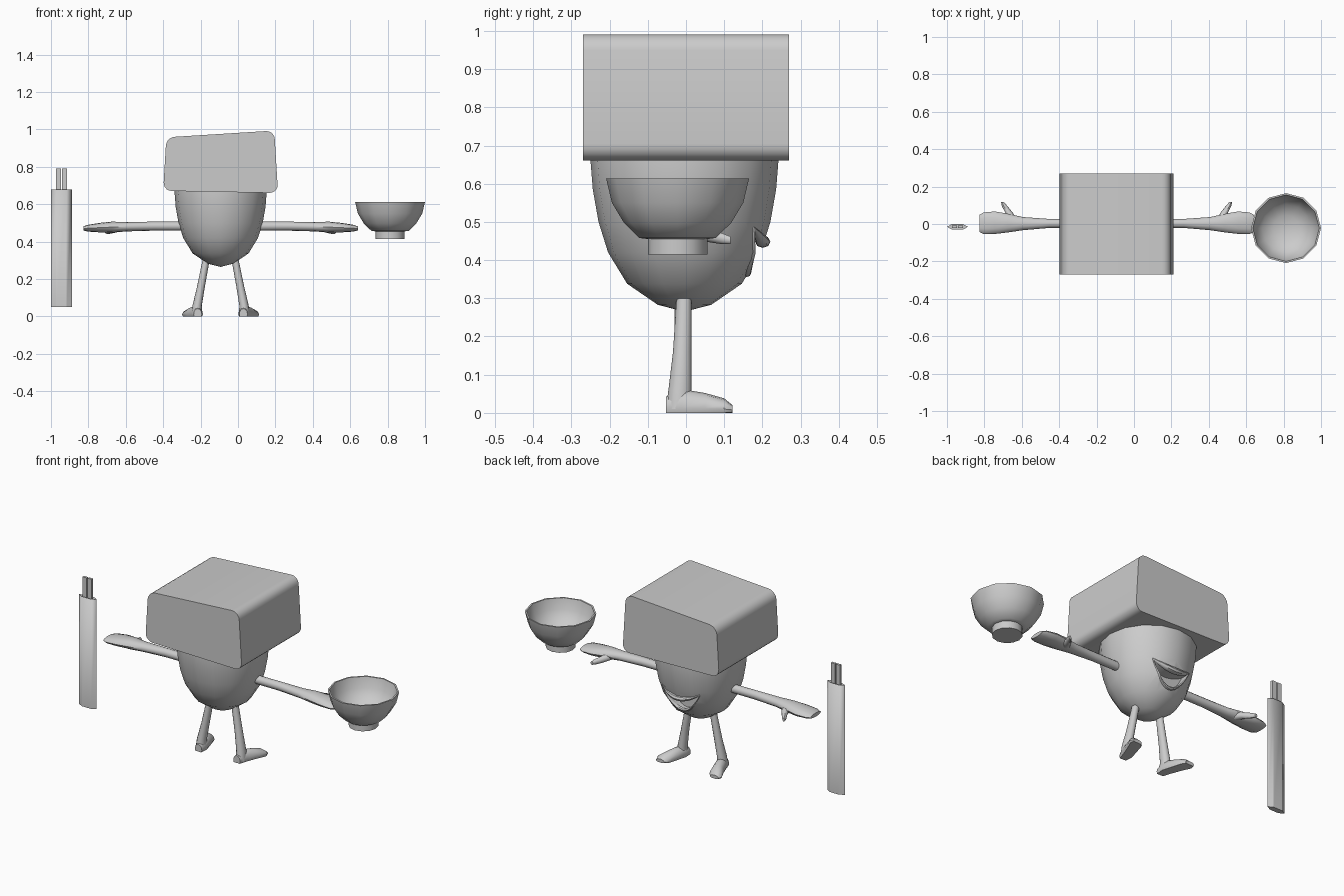
import bpy
import bmesh
from math import sin, cos, pi, radians, sqrt

if "Cube" in bpy.data.objects:
    bpy.data.objects.remove(bpy.data.objects["Cube"], do_unlink=True)

GREY = (0.6, 0.6, 0.6, 1)
grey = bpy.data.materials.new("plain grey")
grey.use_nodes = True
grey.diffuse_color = GREY
grey.node_tree.nodes["Principled BSDF"].inputs["Base Color"].default_value = GREY

CX = -0.093  # centre line of the figure


def finish(name, bm, loc=(0, 0, 0), mirror=False, smooth=40):
    bmesh.ops.remove_doubles(bm, verts=bm.verts, dist=1e-5)
    bmesh.ops.recalc_face_normals(bm, faces=bm.faces)
    mesh = bpy.data.meshes.new(name)
    bm.to_mesh(mesh)
    bm.free()
    mesh.materials.append(grey)
    obj = bpy.data.objects.new(name, mesh)
    obj.location = loc
    bpy.context.collection.objects.link(obj)
    if mirror:
        obj.modifiers.new("Mirror", "MIRROR").use_axis[0] = True
    shade(obj, smooth)
    return obj


def shade(obj, angle):
    bpy.ops.object.select_all(action="DESELECT")
    obj.select_set(True)
    bpy.context.view_layer.objects.active = obj
    bpy.ops.object.shade_smooth_by_angle(angle=radians(angle))


def loft(name, rings, axis, sides=12, floor=False, cap_end=True, **kw):
    """Join ellipses; each ring is x, y, z and two radii across the axis."""
    a, b = {"x": (1, 2), "y": (0, 2), "z": (0, 1)}[axis]
    bm = bmesh.new()
    loops = []
    for x, y, z, ra, rb in rings:
        loop = []
        for i in range(sides):
            p = [x, y, z]
            p[a] += ra * cos(2 * pi * i / sides)
            p[b] += rb * sin(2 * pi * i / sides)
            if floor:
                p[2] = max(p[2], 0)
            loop.append(bm.verts.new(p))
        loops.append(loop)
    for lo, hi in zip(loops, loops[1:]):
        for i in range(sides):
            j = (i + 1) % sides
            bm.faces.new((lo[i], lo[j], hi[j], hi[i]))
    if rings[0][3] > 0:
        bm.faces.new(loops[0])
    if cap_end and rings[-1][3] > 0:
        bm.faces.new(loops[-1])
    return finish(name, bm, **kw)


def lathe(name, profile, sides, loc):
    return loft(name, [(0, 0, z, r, r) for r, z in profile], "z", sides, loc=loc)


def prism(name, outline, y0, y1, round_by=0, loc=(0, 0, 0)):
    """Extrude an x-z outline along y, optionally rounding its corners."""
    bm = bmesh.new()
    face = bm.faces.new([bm.verts.new((x, y0, z)) for x, z in outline])
    out = bmesh.ops.extrude_face_region(bm, geom=[face])["geom"]
    for v in out:
        if isinstance(v, bmesh.types.BMVert):
            v.co.y = y1
    if round_by:
        long_edges = [e for e in bm.edges
                      if abs(e.verts[0].co.y - e.verts[1].co.y) > 0.01]
        bmesh.ops.bevel(bm, geom=long_edges, offset=round_by, segments=5,
                        profile=0.5, affect="EDGES")
    return finish(name, bm, loc=loc)


# Egg-shaped body
BODY = [(0, 0.265), (0.07, 0.283), (0.15, 0.338), (0.2, 0.42), (0.225, 0.5),
        (0.24, 0.585), (0.246, 0.66), (0.243, 0.72), (0, 0.74)]
body = lathe("body", BODY, 16, (CX, -0.004, 0))


def body_radius(z):
    for (r0, z0), (r1, z1) in zip(BODY, BODY[1:]):
        if z0 <= z <= z1:
            return r0 + (r1 - r0) * (z - z0) / (z1 - z0)
    return 0


# Smiling mouth, cut into the body
HALF = 0.12


def upper(t):
    return 0.448 + 0.037 * t * t


def lower(t):
    return 0.365 + 0.12 * t * t


steps = [i / 6 for i in range(-6, 7)]
outline = [(HALF * t, upper(t)) for t in steps]
outline += [(HALF * t, lower(t)) for t in reversed(steps[1:-1])]
cutter = prism("mouth_cutter", outline, 0.12, 0.4, loc=(CX, 0, 0))
cutter.hide_render = True
cut = body.modifiers.new("Mouth", "BOOLEAN")
cut.operation = "DIFFERENCE"
cut.solver = "EXACT"
cut.object = cutter
bpy.context.view_layer.objects.active = body
bpy.ops.object.modifier_apply(modifier="Mouth")
bpy.data.objects.remove(cutter, do_unlink=True)
shade(body, 40)

# Lips
for name, curve, thick in (("upper_lip", upper, 0.017), ("lower_lip", lower, 0.009)):
    rings = []
    for t in steps:
        x, z = HALF * t, curve(t)
        r = 0.003 + thick * (1 - t * t)
        y = sqrt(body_radius(z) ** 2 - x * x) - 0.008
        rings.append((x, y, z, r, r * 0.8))
    loft(name, rings, "x", 8, loc=(CX, 0, 0))

# Box hat with rounded long edges
prism("box_hat", [(-0.4, 0.672), (-0.383, 0.958), (0.194, 0.994), (0.214, 0.66)],
      -0.27, 0.27, round_by=0.045)

# Arms with mitten hands
loft("arms", [(0.18, 0.003, 0.483, 0.023, 0.024),
              (0.36, 0.003, 0.483, 0.024, 0.024),
              (0.5, 0.002, 0.48, 0.035, 0.025),
              (0.58, 0.005, 0.478, 0.05, 0.029),
              (0.65, 0.007, 0.475, 0.06, 0.025),
              (0.71, 0.004, 0.472, 0.058, 0.018),
              (0.734, 0.003, 0.471, 0.046, 0.011)], "x", mirror=True, loc=(CX, 0, 0))
loft("thumbs", [(0.56, 0.02, 0.472, 0.028, 0.022),
                (0.575, 0.06, 0.464, 0.02, 0.018),
                (0.598, 0.095, 0.456, 0.015, 0.015),
                (0.61, 0.117, 0.452, 0.008, 0.01)], "y", 10, mirror=True, loc=(CX, 0, 0))

# Legs and feet
loft("legs", [(0.078, -0.005, 0.3, 0.019, 0.02),
              (0.105, -0.01, 0.16, 0.021, 0.024),
              (0.125, -0.016, 0.06, 0.025, 0.03),
              (0.127, -0.018, 0.01, 0.028, 0.035)], "z", mirror=True, loc=(CX, 0, 0))
loft("feet", [(0.122, -0.053, 0.012, 0.022, 0.03),
              (0.127, -0.01, 0.012, 0.032, 0.05),
              (0.147, 0.05, 0.012, 0.035, 0.04),
              (0.166, 0.1, 0.01, 0.04, 0.028),
              (0.172, 0.122, 0.008, 0.027, 0.012)], "y", floor=True, mirror=True,
     loc=(CX, 0, 0))

# Hollow footed bowl
lathe("bowl", [(0, 0.415), (0.078, 0.415), (0.078, 0.455), (0.1, 0.458),
               (0.14, 0.497), (0.172, 0.55), (0.187, 0.613), (0.178, 0.613),
               (0.163, 0.553), (0.128, 0.503), (0.07, 0.473), (0, 0.467)],
      12, (0.813, -0.022, 0))

# Chopsticks in an open flat sleeve
sleeve = loft("chopstick_sleeve", [(0, 0, 0.05, 0.056, 0.018), (0, 0, 0.68, 0.056, 0.018)],
              "z", 6, cap_end=False, smooth=20, loc=(-0.944, -0.015, 0))
wall = sleeve.modifiers.new("Wall", "SOLIDIFY")
wall.thickness = 0.002
for name, x in (("left_chopstick", -0.928), ("right_chopstick", -0.96)):
    prism(name, [(x - 0.013, 0.08), (x - 0.013, 0.79), (x + 0.013, 0.79),
                 (x + 0.013, 0.08)], -0.022, -0.008)
